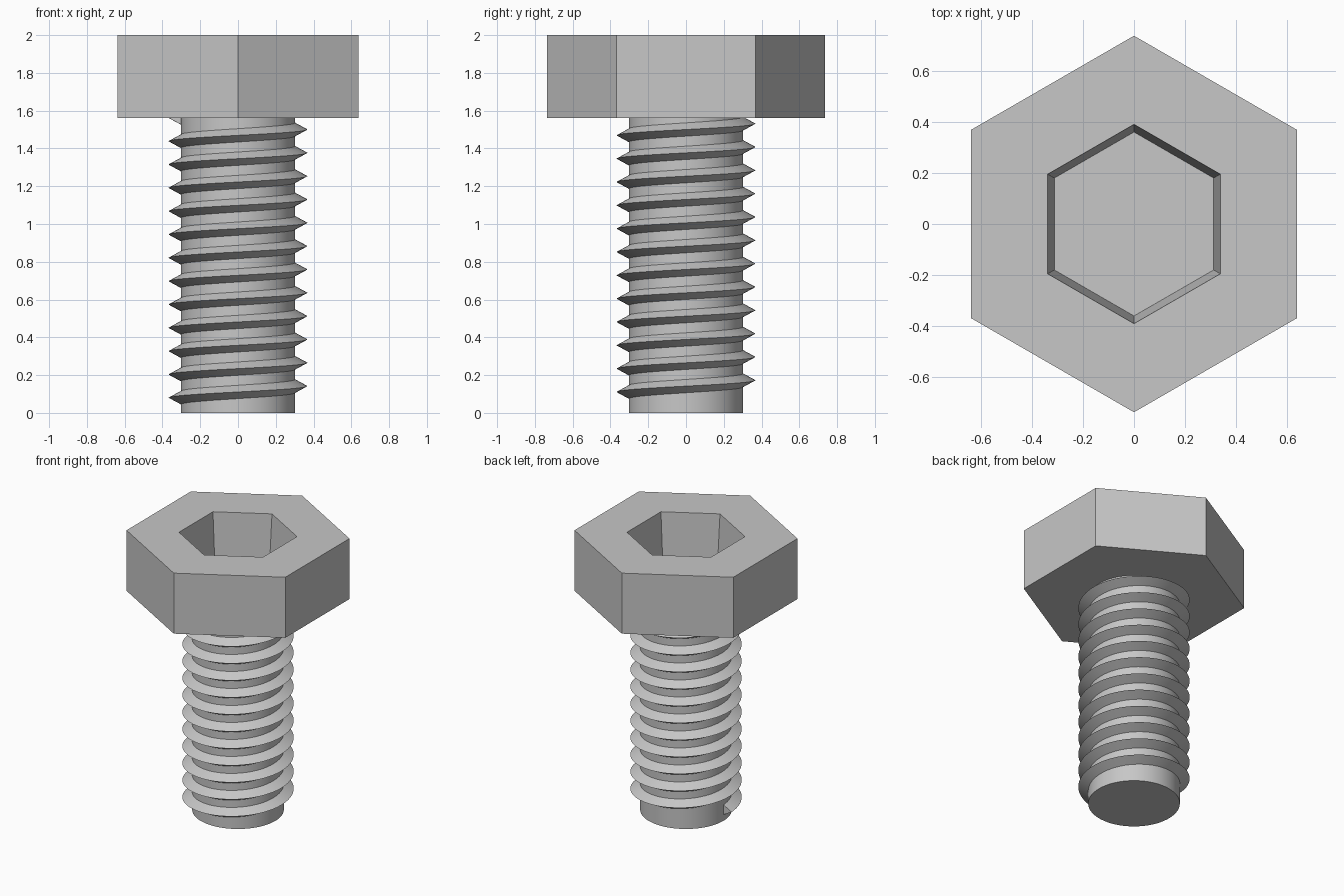
import bpy, bmesh, math

cube = bpy.data.objects.get("Cube")
if cube:
    bpy.data.objects.remove(cube, do_unlink=True)

steel = bpy.data.materials.new("grey steel")
steel.use_nodes = True
GREY = (0.57, 0.57, 0.57, 1)
steel.diffuse_color = GREY
steel.node_tree.nodes["Principled BSDF"].inputs["Base Color"].default_value = GREY


def polar(radius, angle, z):
    return (radius * math.cos(angle), radius * math.sin(angle), z)


def ring(bm, radius, z, sides, start=math.pi / 2):
    return [bm.verts.new(polar(radius, start + math.tau * i / sides, z))
            for i in range(sides)]


def bridge(bm, a, b):
    for i in range(len(a)):
        j = (i + 1) % len(a)
        bm.faces.new((a[i], a[j], b[j], b[i]))


def finish(bm, name, smooth=False):
    bmesh.ops.recalc_face_normals(bm, faces=bm.faces[:])
    mesh = bpy.data.meshes.new(name)
    bm.to_mesh(mesh)
    bm.free()
    mesh.materials.append(steel)
    if smooth:
        mesh.polygons.foreach_set("use_smooth", [True] * len(mesh.polygons))
        mesh.set_sharp_from_angle(angle=math.radians(30))
    obj = bpy.data.objects.new(name, mesh)
    bpy.context.collection.objects.link(obj)
    return obj


def revolve(name, profile, sides, smooth=False):
    """Closed solid from (radius, z) rings, capped at both ends."""
    bm = bmesh.new()
    rings = [ring(bm, r, z, sides) for r, z in profile]
    for a, b in zip(rings, rings[1:]):
        bridge(bm, a, b)
    bm.faces.new(rings[0])
    bm.faces.new(rings[-1])
    return finish(bm, name, smooth)


# Hexagonal head with a slightly tapered hexagonal socket
HEAD_BASE = 1.56
revolve("hex_head", [(0.737, HEAD_BASE), (0.737, 2.0), (0.39, 2.0), (0.36, 1.62)], 6)

# Plain cylindrical core, running a little way into the head
CORE = 0.302
revolve("shank_core", [(CORE, 0.0), (CORE, HEAD_BASE + 0.02)], 72, smooth=True)

# Helical thread: a triangular section swept upwards from the -x side
PITCH, TURNS, STEPS = 0.1235, 12, 72
START_Z, CREST, HALF = 0.08, 0.367, 0.038
bm = bmesh.new()
sections = []
for i in range(TURNS * STEPS + 1):
    turn = i / STEPS
    angle = math.pi + math.tau * turn
    z = START_Z + PITCH * turn
    section = ((CORE - 0.005, z - HALF), (CREST, z), (CORE - 0.005, z + HALF))
    sections.append([bm.verts.new(polar(r, angle, h)) for r, h in section])
for a, b in zip(sections, sections[1:]):
    bridge(bm, a, b)
bm.faces.new(sections[0])
bm.faces.new(sections[-1])
finish(bm, "screw_thread", smooth=True)
